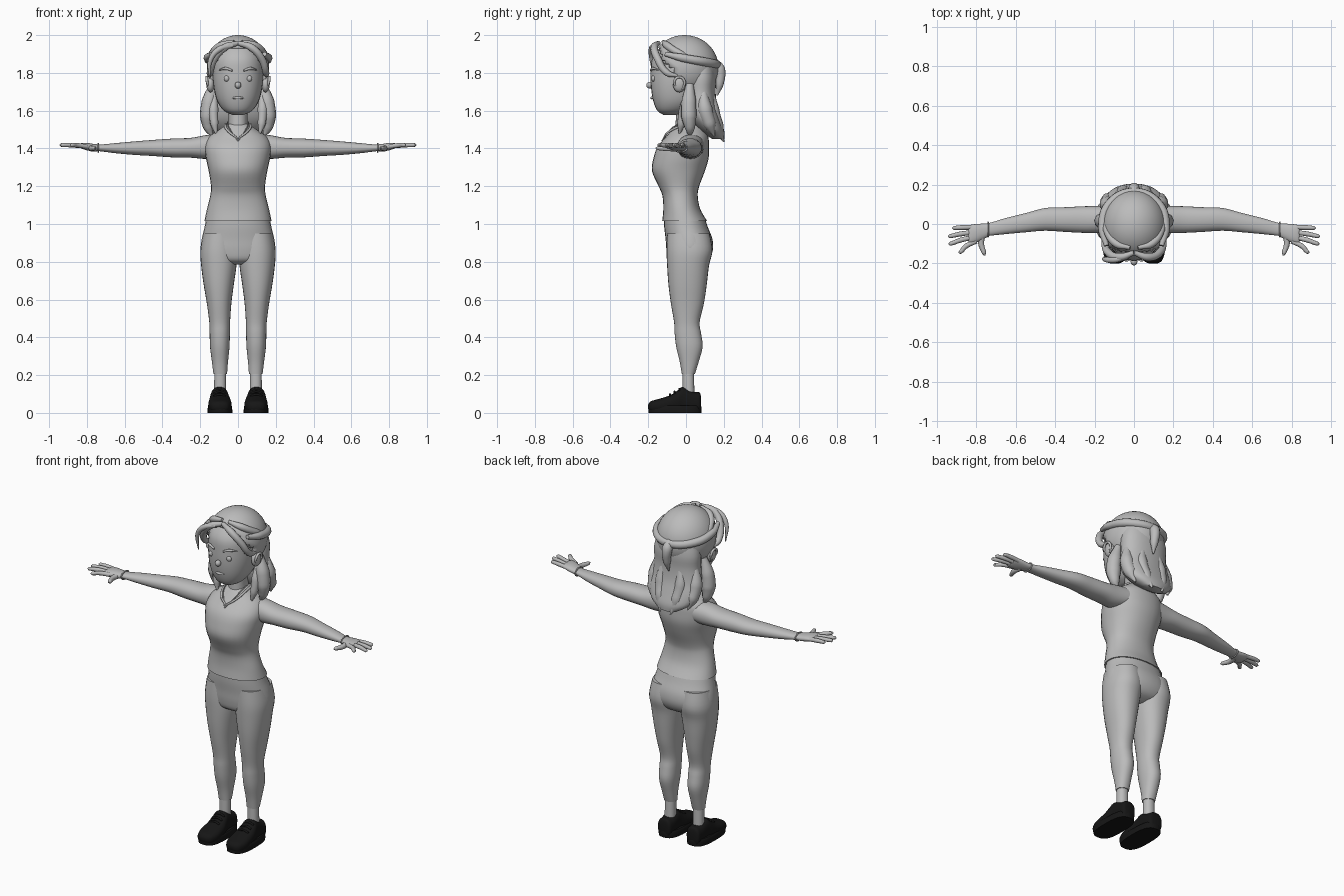
import bpy, bmesh, math
from mathutils import Vector


def material(name, rgb):
    m = bpy.data.materials.new(name)
    m.diffuse_color = (*rgb, 1)
    return m


GREY = material("soft_grey", (0.5, 0.5, 0.5))
BLACK = material("shoe_black", (0.008, 0.008, 0.008))


def finish(name, mesh, mat):
    mesh.materials.clear()
    mesh.materials.append(mat)
    mesh.shade_smooth()
    mesh.set_sharp_from_angle(angle=math.radians(50))
    ob = bpy.data.objects.new(name, mesh)
    bpy.context.collection.objects.link(ob)
    return ob


def from_bmesh(name, bm, mat):
    bmesh.ops.recalc_face_normals(bm, faces=bm.faces)
    mesh = bpy.data.meshes.new(name)
    bm.to_mesh(mesh)
    bm.free()
    return finish(name, mesh, mat)


def resample(rows, steps):
    """Catmull-Rom through the section rows."""
    out = []
    for i in range(len(rows) - 1):
        p0, p1, p2, p3 = (rows[max(0, min(len(rows) - 1, i + k))] for k in (-1, 0, 1, 2))
        for s in range(steps):
            t = s / steps
            out.append([0.5 * (2 * b + (c - a) * t + (2 * a - 5 * b + 4 * c - d) * t * t
                               + (3 * b - a - 3 * c + d) * t ** 3)
                        for a, b, c, d in zip(p0, p1, p2, p3)])
    return out + [list(rows[-1])]


def loft(name, axis, rows, mat=GREY, power=2.2, side=1, n=28, steps=4):
    """Rows are (position, min u, max u, min v, max v) across the given axis."""
    bm, rings = bmesh.new(), []
    for p, u0, u1, v0, v1 in resample(rows, steps):
        ring = []
        for k in range(n):
            a = 2 * math.pi * k / n
            c, s = math.cos(a), math.sin(a)
            u = (u0 + u1) / 2 + (u1 - u0) / 2 * math.copysign(abs(c) ** (2 / power), c)
            v = (v0 + v1) / 2 + (v1 - v0) / 2 * math.copysign(abs(s) ** (2 / power), s)
            x, y, z = {"x": (p, u, v), "y": (u, p, v), "z": (u, v, p)}[axis]
            ring.append(bm.verts.new((x * side, y, z)))
        rings.append(ring)
    for a, b in zip(rings, rings[1:]):
        for k in range(n):
            bm.faces.new((a[k], a[(k + 1) % n], b[(k + 1) % n], b[k]))
    bm.faces.new(rings[0])
    bm.faces.new(rings[-1])
    return from_bmesh(name, bm, mat)


def body(name, rows, **kw):
    """Upright loft symmetric in x: rows are (z, half width, front y, back y)."""
    return loft(name, "z", [(z, -w, w, a, b) for z, w, a, b in rows], **kw)


def tube(name, pts, mat=GREY, side=1, closed=False):
    """Round tapering strand through (x, y, z, radius) points."""
    cu = bpy.data.curves.new(name, "CURVE")
    cu.dimensions = "3D"
    cu.bevel_depth, cu.bevel_resolution, cu.resolution_u = 1, 3, 6
    cu.use_fill_caps = True
    sp = cu.splines.new("BEZIER")
    sp.bezier_points.add(len(pts) - 1)
    sp.use_cyclic_u = closed
    for bp, (x, y, z, r) in zip(sp.bezier_points, pts):
        bp.co, bp.radius = (x * side, y, z), r
        bp.handle_left_type = bp.handle_right_type = "AUTO"
    tmp = bpy.data.objects.new(name + "_path", cu)
    bpy.context.collection.objects.link(tmp)
    dg = bpy.context.evaluated_depsgraph_get()
    mesh = bpy.data.meshes.new_from_object(tmp.evaluated_get(dg))
    bpy.data.objects.remove(tmp)
    return finish(name, mesh, mat)


def ball(name, loc, radii, mat=GREY):
    bm = bmesh.new()
    bmesh.ops.create_uvsphere(bm, u_segments=20, v_segments=12, radius=1)
    for v in bm.verts:
        v.co = Vector(loc) + Vector(c * r for c, r in zip(v.co, radii))
    return from_bmesh(name, bm, mat)


# Torso, neck and pelvis
body("shirt", [(1.015, .178, -.126, .112), (1.08, .164, -.12, .075), (1.15, .147, -.125, .062),
               (1.2, .143, -.145, .07), (1.28, .155, -.18, .1), (1.35, .17, -.172, .12),
               (1.41, .175, -.15, .122), (1.46, .155, -.108, .118), (1.5, .1, -.075, .1),
               (1.53, .055, -.05, .08)])
body("neck", [(1.46, .06, -.06, .07), (1.53, .05, -.055, .065), (1.66, .055, -.05, .07)])
body("pelvis", [(1.03, .168, -.117, .1), (.98, .178, -.115, .117), (.92, .192, -.108, .14),
                (.86, .196, -.103, .142), (.81, .165, -.09, .115), (.785, .09, -.05, .06)])

# Head
body("head", [(1.578, .03, -.12, -.04), (1.6, .075, -.152, .01), (1.65, .11, -.173, .07),
              (1.72, .128, -.185, .1), (1.8, .135, -.187, .13), (1.88, .13, -.178, .14),
              (1.95, .09, -.12, .1), (1.97, .04, -.06, .04)])
ball("nose", (0, -.192, 1.735), (.017, .018, .018))
tube("lips", [(-.04, -.166, 1.667, .003), (0, -.181, 1.668, .008), (.04, -.166, 1.667, .003)])

# Hair cap with the face opening cut away
bm = bmesh.new()
bmesh.ops.create_uvsphere(bm, u_segments=40, v_segments=28, radius=1)
for v in bm.verts:
    v.co = Vector((v.co.x * .165, v.co.y * .18 - .008, v.co.z * .172 + 1.828))


def bare(c):
    hairline = 1.94 - 4.5 * c.x * c.x if c.y < -.05 else 1.72
    return c.z < hairline


bmesh.ops.delete(bm, geom=[f for f in bm.faces if bare(f.calc_center_median())], context="FACES")
cap = from_bmesh("hair_cap", bm, GREY)
solid = cap.modifiers.new("thickness", "SOLIDIFY")
solid.thickness, solid.offset = .018, -1

# Loose hair down the back, hair tail and hanging fringe strand
body("back_hair", [(1.88, .12, 0, .145), (1.78, .145, .0, .16), (1.7, .145, .0, .157),
                   (1.62, .155, .005, .165), (1.55, .158, .03, .185), (1.49, .125, .08, .203),
                   (1.45, .06, .14, .203)])
tube("hair_tail", [(0, .15, 1.86, .02), (0, .178, 1.82, .03), (.004, .178, 1.74, .022),
                   (0, .165, 1.68, .004)])
tube("hair_band", [(-.14, -.11, 1.9, .012), (-.16, -.02, 1.88, .022), (-.125, .1, 1.858, .024),
                   (0, .16, 1.845, .024), (.125, .1, 1.858, .024), (.16, -.02, 1.88, .022),
                   (.14, -.11, 1.9, .012)])
tube("fringe_strand", [(-.03, -.165, 1.945, .012), (-.1, -.182, 1.925, .016),
                       (-.145, -.18, 1.87, .013), (-.15, -.165, 1.77, .003)])

# Paired parts
for s, tag in ((1, "left"), (-1, "right")):
    loft(tag + "_leg", "z", [
        (.95, .01, .184, -.1, .125), (.86, .004, .199, -.103, .14), (.78, .008, .195, -.1, .122),
        (.68, .022, .182, -.093, .11), (.58, .035, .165, -.08, .095), (.48, .042, .152, -.063, .072),
        (.42, .043, .15, -.06, .08), (.35, .045, .148, -.052, .088), (.27, .053, .138, -.033, .067),
        (.205, .058, .13, -.022, .047)], side=s)
    loft(tag + "_ankle", "z", [(.23, .063, .125, -.018, .042), (.08, .063, .127, -.018, .045)], side=s)
    loft(tag + "_shoe", "y", [
        (-.2, .075, .12, .02, .045), (-.185, .05, .142, .004, .062), (-.14, .034, .157, 0, .075),
        (-.08, .036, .155, 0, .095), (-.04, .045, .15, 0, .122), (-.015, .05, .145, 0, .137),
        (.04, .05, .142, 0, .112), (.072, .055, .138, 0, .108), (.08, .07, .122, .02, .08)],
        mat=BLACK, power=2.6, side=s)
    loft(tag + "_sole", "z", [(0, .03, .161, -.198, .081), (.03, .031, .16, -.2, .082),
                              (.04, .036, .155, -.192, .077)], mat=BLACK, power=2.8, side=s, steps=2)
    for i in range(3):
        y, z = -.085 + .025 * i, .094 + .014 * i
        tube(f"{tag}_lace_{i}", [(.065, y, z - .006, .006), (.097, y, z + .004, .006),
                                 (.13, y, z - .006, .006)], mat=BLACK, side=s)

    # Arm, hand, fingers and bracelet
    loft(tag + "_arm", "x", [
        (.08, -.04, .1, 1.355, 1.475), (.17, -.045, .092, 1.345, 1.47), (.25, -.045, .09, 1.351, 1.456),
        (.35, -.04, .085, 1.353, 1.452), (.45, -.034, .081, 1.36, 1.445), (.55, -.042, .055, 1.366, 1.437),
        (.65, -.051, .03, 1.375, 1.428), (.72, -.058, .009, 1.384, 1.421),
        (.745, -.06, .004, 1.386, 1.42)], side=s)
    loft(tag + "_hand", "x", [
        (.73, -.058, .005, 1.386, 1.42), (.765, -.078, .002, 1.385, 1.424), (.8, -.094, 0, 1.39, 1.429),
        (.83, -.1, -.005, 1.4, 1.428), (.84, -.092, -.014, 1.408, 1.422)], side=s)
    tips = [(.922, -.02, -.016), (.944, -.062, -.04), (.94, -.1, -.064), (.89, -.142, -.087)]
    for i, (tx, ty, by) in enumerate(tips):
        tube(f"{tag}_finger_{i}", [(.8, by, 1.41, .012), ((.82 + tx) / 2, (by + ty) / 2, 1.417, .0125),
                                   (tx - .008, ty, 1.418, .01), (tx, ty, 1.418, .003)], side=s)
    tube(tag + "_thumb", [(.77, -.05, 1.402, .018), (.775, -.1, 1.4, .015),
                          (.76, -.148, 1.402, .011), (.757, -.16, 1.403, .003)], side=s)
    tube(tag + "_bracelet", [(.74, -.028 + .036 * math.cos(a), 1.403 + .022 * math.sin(a), .004)
                             for a in [k * math.pi / 4 for k in range(8)]], side=s, closed=True)

    # Face details
    ball(tag + "_eye", (.06 * s, -.172, 1.77), (.015, .012, .016))
    tube(tag + "_eyebrow", [(.03, -.186, 1.812, .005), (.065, -.176, 1.823, .008),
                            (.1, -.147, 1.815, .003)], side=s)
    ball(tag + "_ear", (.146 * s, -.035, 1.74), (.022, .034, .043))
    tube(tag + "_ear_rim", [(.155, -.05, 1.72, .005), (.164, -.062, 1.755, .007), (.166, -.035, 1.778, .007),
                            (.164, -.008, 1.755, .007), (.157, -.02, 1.712, .005)], side=s)

    # Hair locks: swept fringe, side locks and back strands
    tube(tag + "_fringe", [(.0, -.145, 1.958, .012), (.07, -.168, 1.935, .02), (.125, -.15, 1.875, .02),
                           (.148, -.1, 1.8, .018), (.15, -.045, 1.785, .008)], side=s)
    tube(tag + "_crown_lock", [(.02, -.12, 1.965, .01), (.09, -.1, 1.945, .02), (.137, -.03, 1.9, .02),
                               (.145, .04, 1.87, .008)], side=s)
    tube(tag + "_side_lock", [(.13, .02, 1.74, .02), (.152, .015, 1.65, .04), (.16, .015, 1.57, .042),
                              (.155, .02, 1.51, .028), (.135, .02, 1.46, .004)], side=s)
    tube(tag + "_front_lock", [(.125, .01, 1.7, .012), (.13, -.01, 1.61, .027), (.125, -.025, 1.53, .022),
                               (.115, -.035, 1.475, .004)], side=s)
    tube(tag + "_outer_lock", [(.12, .09, 1.72, .015), (.135, .1, 1.61, .04), (.13, .125, 1.53, .035),
                               (.115, .15, 1.465, .004)], side=s)
    tube(tag + "_back_lock", [(.05, .13, 1.72, .015), (.065, .14, 1.61, .035), (.055, .165, 1.52, .034),
                              (.035, .2, 1.435, .004)], side=s)

    # Neckline and necklace
    tube(tag + "_neckline", [(0, -.118, 1.452, .005), (.045, -.095, 1.485, .006), (.068, -.02, 1.52, .007),
                             (.05, .06, 1.527, .007), (0, .085, 1.53, .007)], side=s)
    tube(tag + "_necklace", [(0, -.128, 1.44, .003), (.025, -.104, 1.475, .003), (.05, -.065, 1.515, .003),
                             (.056, 0, 1.54, .003)], side=s)
